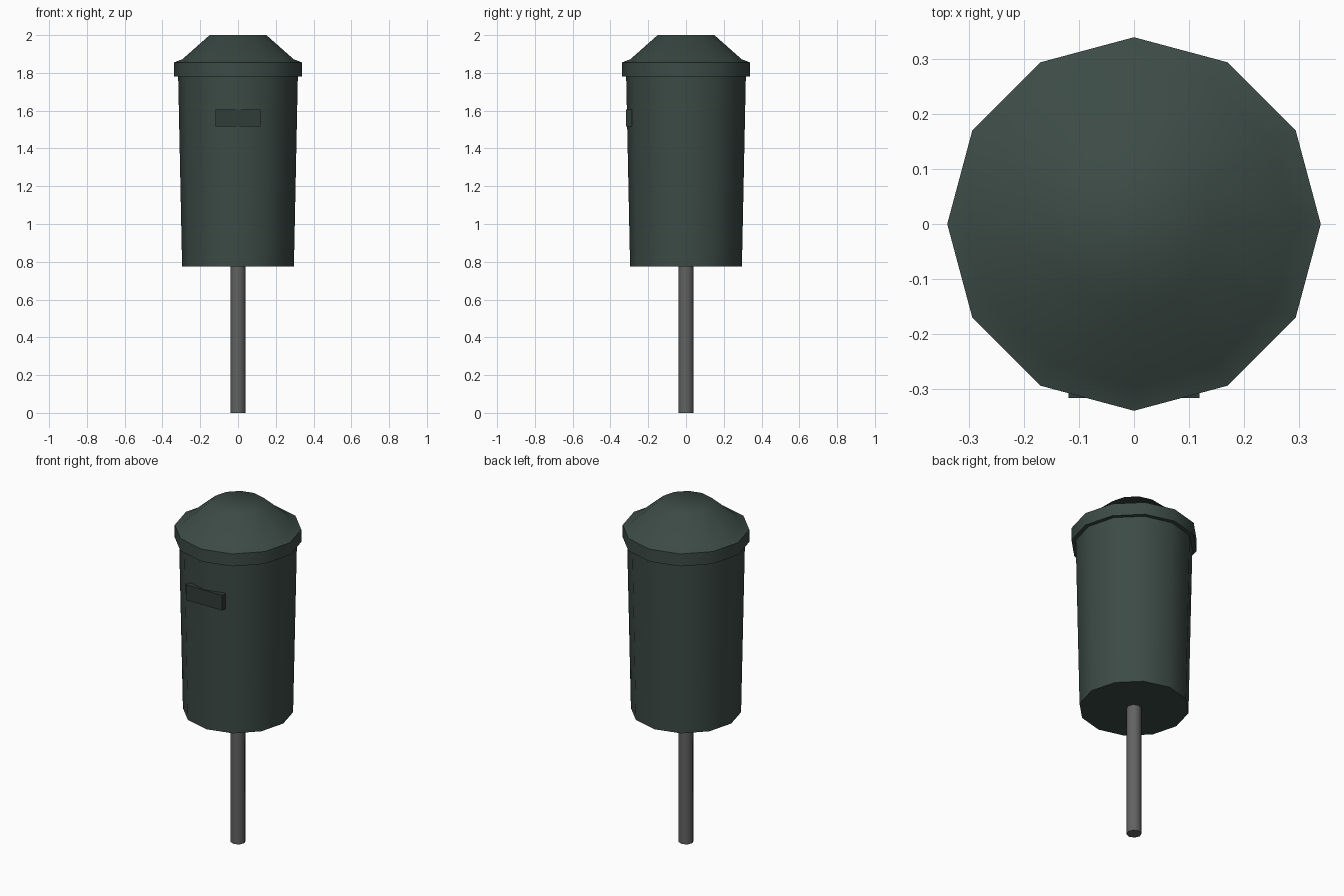
import bpy, math

if "Cube" in bpy.data.objects:
    bpy.data.objects.remove(bpy.data.objects["Cube"])

SIDES = 12


def material(name, rgb):
    m = bpy.data.materials.new(name)
    m.diffuse_color = (*rgb, 1)
    m.use_nodes = True
    m.node_tree.nodes["Principled BSDF"].inputs["Base Color"].default_value = m.diffuse_color
    return m


def lathe(name, profile, sides, mat):
    """Closed solid of revolution from (radius, z) points, bottom to top."""
    verts, faces = [], []
    for r, z in profile:
        for i in range(sides):
            a = 2 * math.pi * i / sides
            verts.append((r * math.cos(a), r * math.sin(a), z))
    for k in range(len(profile) - 1):
        for i in range(sides):
            j = (i + 1) % sides
            lo, hi = k * sides, (k + 1) * sides
            faces.append((lo + i, lo + j, hi + j, hi + i))
    faces.append(tuple(reversed(range(sides))))
    top = (len(profile) - 1) * sides
    faces.append(tuple(range(top, top + sides)))
    mesh = bpy.data.meshes.new(name)
    mesh.from_pydata(verts, [], faces)
    mesh.materials.append(mat)
    ob = bpy.data.objects.new(name, mesh)
    bpy.context.collection.objects.link(ob)
    bpy.ops.object.select_all(action='DESELECT')
    ob.select_set(True)
    bpy.context.view_layer.objects.active = ob
    bpy.ops.object.shade_smooth_by_angle(angle=math.radians(50))
    return ob


green = material("dark_green", (0.045, 0.07, 0.06))
dark = material("slot_green", (0.03, 0.045, 0.04))
steel = material("dark_grey", (0.12, 0.125, 0.12))

# Supporting pole
lathe("pole", [(0.041, 0), (0.041, 0.775)], 8, steel)

# Tapered bin body
lathe("body", [(0.296, 0.775), (0.317, 1.79)], SIDES, green)

# Lid: overhanging rim and sloped cap
lathe("lid", [(0.34, 1.782), (0.34, 1.855), (0.295, 1.872), (0.15, 2.0)],
      SIDES, green)

# Front slot plate
bpy.ops.mesh.primitive_cube_add(size=1, location=(0, -0.302, 1.56))
slot = bpy.context.object
slot.name = "front_slot"
slot.scale = (0.238, 0.03, 0.09)
slot.data.materials.append(dark)
